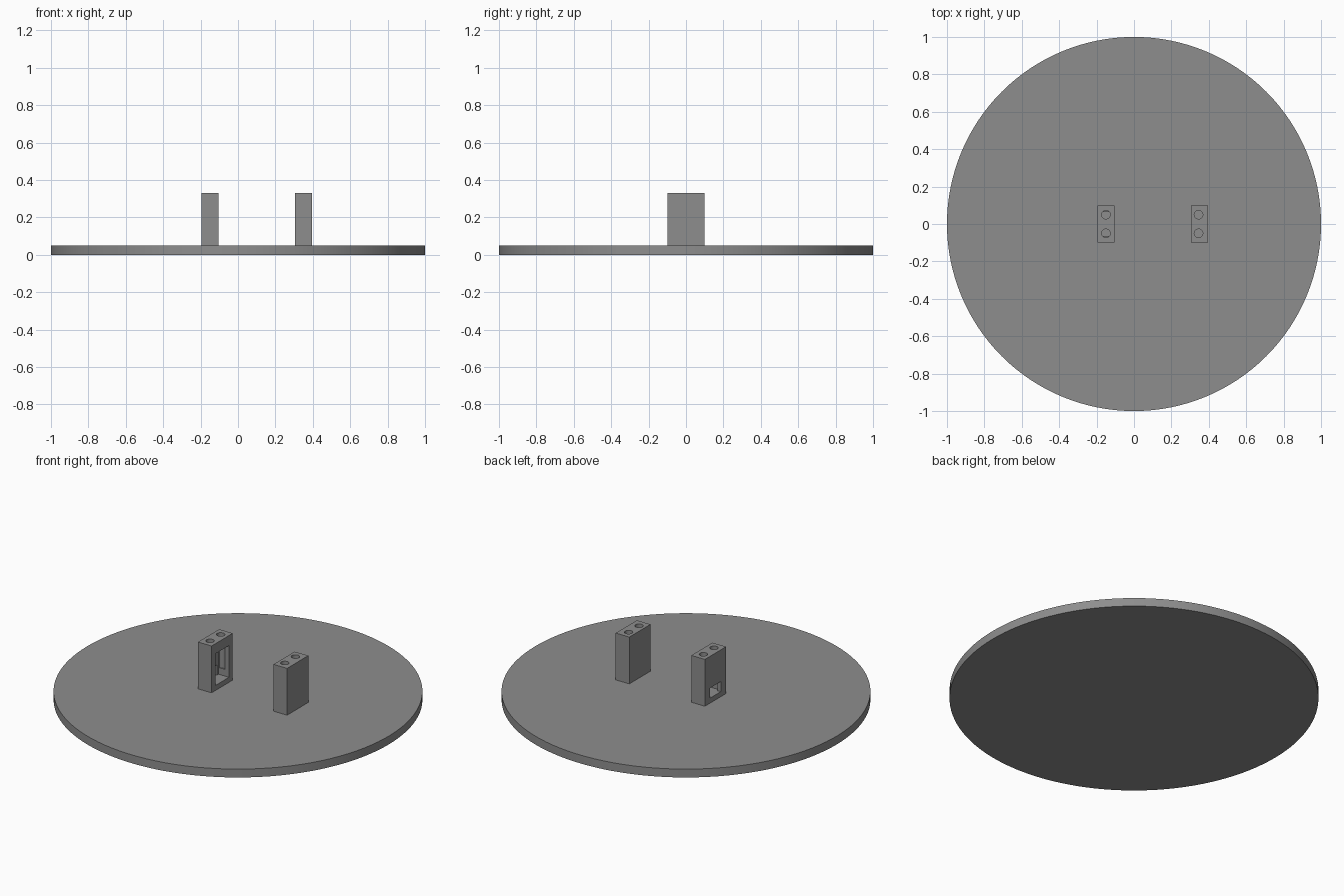
import bpy
import math

if "Cube" in bpy.data.objects:
    bpy.data.objects.remove(bpy.data.objects["Cube"])

grey = bpy.data.materials.new("mid_grey")
grey.diffuse_color = (0.27, 0.27, 0.27, 1)
grey.use_nodes = True
grey.node_tree.nodes["Principled BSDF"].inputs["Base Color"].default_value = grey.diffuse_color


def box(name, x, y, z):
    """Box from (min, max) ranges on each axis."""
    bpy.ops.mesh.primitive_cube_add(size=1, location=[sum(r) / 2 for r in (x, y, z)])
    ob = bpy.context.object
    ob.name = name
    ob.scale = [r[1] - r[0] for r in (x, y, z)]
    bpy.ops.object.transform_apply(location=False, rotation=False, scale=True)
    ob.data.materials.append(grey)
    return ob


def cylinder(name, radius, x, y, z, sides):
    bpy.ops.mesh.primitive_cylinder_add(vertices=sides, radius=radius, depth=z[1] - z[0],
                                        location=(x, y, sum(z) / 2))
    ob = bpy.context.object
    ob.name = name
    ob.data.materials.append(grey)
    return ob


def cut(target, cutter):
    mod = target.modifiers.new("cut", 'BOOLEAN')
    mod.operation = 'DIFFERENCE'
    mod.solver = 'EXACT'
    mod.object = cutter
    bpy.context.view_layer.objects.active = target
    bpy.ops.object.modifier_apply(modifier=mod.name)
    bpy.data.objects.remove(cutter)


def smooth(ob):
    bpy.ops.object.select_all(action='DESELECT')
    ob.select_set(True)
    bpy.context.view_layer.objects.active = ob
    bpy.ops.object.shade_smooth_by_angle(angle=math.radians(30))


# Round base plate
base = cylinder("base_disc", 1.0, 0, 0, (0, 0.05), 128)
smooth(base)

# Two upright blocks, each with a pair of vertical screw holes
posts = []
for name, cx in (("left_post", -0.15), ("right_post", 0.35)):
    post = box(name, (cx - 0.045, cx + 0.045), (-0.1, 0.1), (0.05, 0.33))
    posts.append(post)

# Pocket on the inner side of the left post, with a small slot through its back
cut(posts[0], box("pocket", (-0.175, -0.05), (-0.065, 0.065), (0.08, 0.27)))
cut(posts[0], box("slot", (-0.25, -0.16), (-0.05, 0.05), (0.08, 0.14)))

for post, cx in zip(posts, (-0.15, 0.345)):
    for y in (-0.05, 0.05):
        cut(post, cylinder("screw_hole", 0.023, cx, y, (0.12, 0.4), 32))
    smooth(post)
